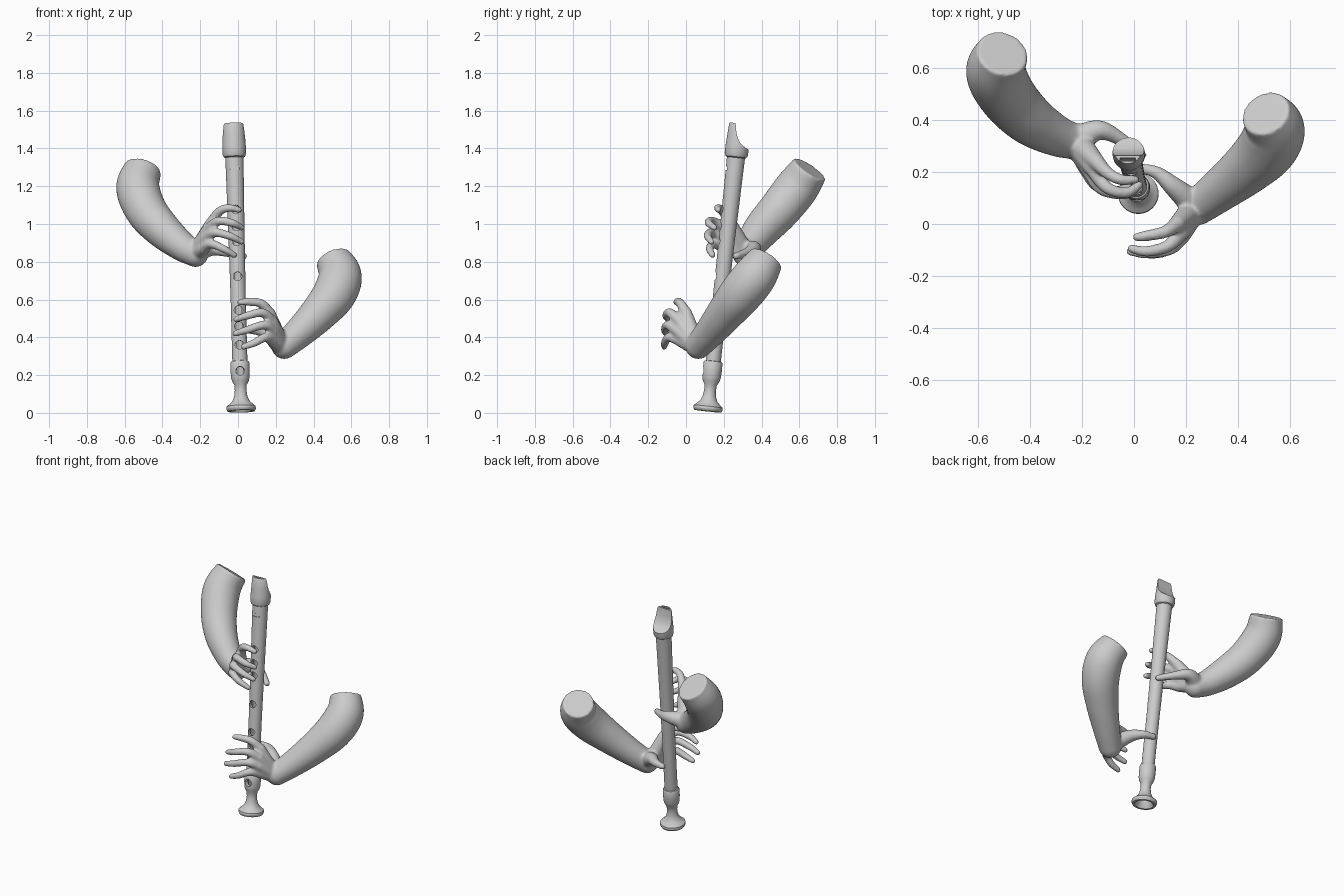
import bpy, bmesh, math
from mathutils import Vector, Matrix

if "Cube" in bpy.data.objects:
    bpy.data.objects.remove(bpy.data.objects["Cube"])


def to_object(name, bm, angle=35):
    bmesh.ops.recalc_face_normals(bm, faces=bm.faces)
    me = bpy.data.meshes.new(name)
    bm.to_mesh(me)
    bm.free()
    ob = bpy.data.objects.new(name, me)
    bpy.context.collection.objects.link(ob)
    finish(me, angle)
    return ob


def finish(me, angle):
    me.polygons.foreach_set("use_smooth", [True] * len(me.polygons))
    me.set_sharp_from_angle(angle=math.radians(angle))


def bake(ob, angle):
    """Replace the mesh by its modified version."""
    bpy.context.view_layer.update()
    dg = bpy.context.evaluated_depsgraph_get()
    me = bpy.data.meshes.new_from_object(ob.evaluated_get(dg))
    ob.modifiers.clear()
    ob.data = me
    finish(me, angle)


def skin_rings(bm, rings):
    n = len(rings[0])
    for a, b in zip(rings, rings[1:]):
        for i in range(n):
            bm.faces.new((a[i], a[(i + 1) % n], b[(i + 1) % n], b[i]))
    bm.faces.new(rings[0][::-1])
    bm.faces.new(rings[-1])


def spline(pts, steps=6):
    """Catmull-Rom through (x, y, z, radius) points."""
    P = [Vector(p) for p in pts]
    P = [2 * P[0] - P[1]] + P + [2 * P[-1] - P[-2]]
    out = []
    for a, b, c, d in zip(P, P[1:], P[2:], P[3:]):
        for k in range(steps):
            t = k / steps
            out.append(0.5 * (2 * b + (c - a) * t + (2 * a - 5 * b + 4 * c - d) * t * t
                              + (3 * b - a - 3 * c + d) * t ** 3))
    return out + [P[-2]]


def limb(bm, pts, n=20):
    """Round tube with a ball at its far end."""
    path = spline(pts)
    pos = [p.to_3d() for p in path]
    rings, side, last = [], None, None
    for i, p in enumerate(pos):
        t = (pos[min(i + 1, len(pos) - 1)] - pos[max(i - 1, 0)]).normalized()
        side = t.orthogonal().normalized() if side is None else last.rotation_difference(t) @ side
        last, up, r = t, t.cross(side), path[i][3]
        rings.append([bm.verts.new(p + r * (math.cos(a) * side + math.sin(a) * up))
                      for a in (2 * math.pi * k / n for k in range(n))])
    skin_rings(bm, rings)
    bmesh.ops.create_icosphere(bm, subdivisions=3, radius=path[-1][3],
                               matrix=Matrix.Translation(pos[-1]))


def arm(name, arm_pts, wrist, fingers, thumb):
    bm = bmesh.new()
    limb(bm, arm_pts, 32)
    for f in fingers:
        # palm bone from the wrist to the knuckle, then the finger
        k = Vector(f[0])
        mid = Vector(wrist).lerp(k, 0.5)
        limb(bm, [(*wrist, .05), (*mid, .042), (*k, .032)])
        limb(bm, [(*p, r) for p, r in zip(f, (.031, .024, .021, .0165))])
    limb(bm, [(*p, r) for p, r in zip(thumb, (.052, .038, .026, .019))])
    ob = to_object(name, bm)
    m = ob.modifiers.new("blend", 'REMESH')
    m.mode, m.voxel_size = 'VOXEL', 0.008
    s = ob.modifiers.new("soften", 'SMOOTH')
    s.factor, s.iterations = 0.5, 5
    bake(ob, 60)


# upper arm and hand
arm("upper_arm_and_hand",
    [(-.505, .655, 1.29, .1), (-.53, .585, 1.19, .115), (-.485, .49, 1.07, .11),
     (-.40, .40, .97, .098), (-.30, .34, .885, .08), (-.225, .315, .84, .068)],
    (-.215, .31, .85),
    [[(-.145, .24, 1.0), (-.10, .195, 1.065), (-.05, .17, 1.085), (.005, .17, 1.075)],
     [(-.16, .215, .97), (-.105, .14, 1.015), (-.03, .12, 1.005), (.02, .15, .98)],
     [(-.17, .205, .92), (-.125, .135, .955), (-.04, .115, .935), (.02, .135, .905)],
     [(-.18, .21, .87), (-.145, .15, .895), (-.08, .125, .87), (-.02, .14, .835)]],
    [(-.20, .335, .86), (-.13, .36, .87), (-.05, .325, .85), (.03, .265, .83)])

# lower arm and hand
arm("lower_arm_and_hand",
    [(.505, .425, .815, .095), (.54, .365, .725, .115), (.51, .29, .63, .115),
     (.43, .21, .53, .1), (.33, .13, .43, .083), (.245, .065, .355, .07)],
    (.225, .05, .355),
    [[(.165, .0, .53), (.12, -.03, .58), (.05, -.045, .588), (.01, -.05, .585)],
     [(.18, -.035, .485), (.13, -.085, .53), (.05, -.105, .515), (-.01, -.095, .495)],
     [(.185, -.045, .435), (.14, -.095, .465), (.05, -.112, .44), (-.015, -.105, .42)],
     [(.18, -.035, .385), (.145, -.09, .40), (.085, -.112, .37), (.03, -.115, .35)]],
    [(.22, .085, .385), (.15, .145, .43), (.09, .195, .44), (.025, .215, .44)])

# flute body, turned from one profile of (radius, height), bore included
base, top = Vector((.017, .115, .009)), Vector((-.024, .285, 1.535))
turn = (top - base).to_track_quat('Z', 'Y')
turn = Vector((0, 0, 1)).rotation_difference(top - base)
place = Matrix.Translation(base) @ turn.to_matrix().to_4x4()
profile = [(.026, 1.36), (.026, .06), (.05, .012), (.058, 0), (.072, 0), (.078, .012),
           (.077, .025), (.062, .038), (.045, .055), (.035, .08), (.031, .11), (.033, .14),
           (.044, .16), (.049, .18), (.051, .215), (.05, .258), (.046, .265), (.040, .267),
           (.040, .6), (.043, .95), (.047, 1.27), (.048, 1.35), (.056, 1.355),
           (.062, 1.37), (.062, 1.41), (.059, 1.47), (.056, 1.525), (.053, 1.532)]
bm = bmesh.new()
skin_rings(bm, [[bm.verts.new((r * math.cos(a), r * math.sin(a), h))
                 for a in (2 * math.pi * k / 48 for k in range(48))] for r, h in profile])
flute = to_object("flute", bm, 30)
flute.matrix_world = place

# cutters for finger holes, mouth window and air slit
bm = bmesh.new()
for h in (.21, .35, .45, .535, .715, .90, .98, 1.07):
    bmesh.ops.create_cone(bm, cap_ends=True, segments=24, radius1=.023, radius2=.023, depth=.06,
                          matrix=Matrix.Translation((0, -.05, h)) @ Matrix.Rotation(math.pi / 2, 4, 'X'))
for c, s in (((0, -.055, 1.29), (.06, .03, .018)), ((0, -.037, 1.53), (.06, .011, .16))):
    bmesh.ops.create_cube(bm, size=1, matrix=Matrix.Translation(c) @ Matrix.Diagonal((*s, 1)))
holes = to_object("hole_cutter", bm)

# cutter for the curved beak
bm = bmesh.new()
beak = [(-.026, 1.6), (-.022, 1.53), (-.012, 1.48), (.0, 1.45), (.014, 1.43),
        (.032, 1.415), (.055, 1.402), (.1, 1.395), (.1, 1.6)]
skin_rings(bm, [[bm.verts.new((x, y, z)) for y, z in beak] for x in (-.1, .1)])
beak_cut = to_object("beak_cutter", bm)

for cutter in (beak_cut, holes):
    cutter.matrix_world = place
    cutter.hide_render = True
    b = flute.modifiers.new("cut", 'BOOLEAN')
    b.operation, b.solver, b.object = 'DIFFERENCE', 'EXACT', cutter
bake(flute, 30)
for cutter in (beak_cut, holes):
    bpy.data.objects.remove(cutter)
